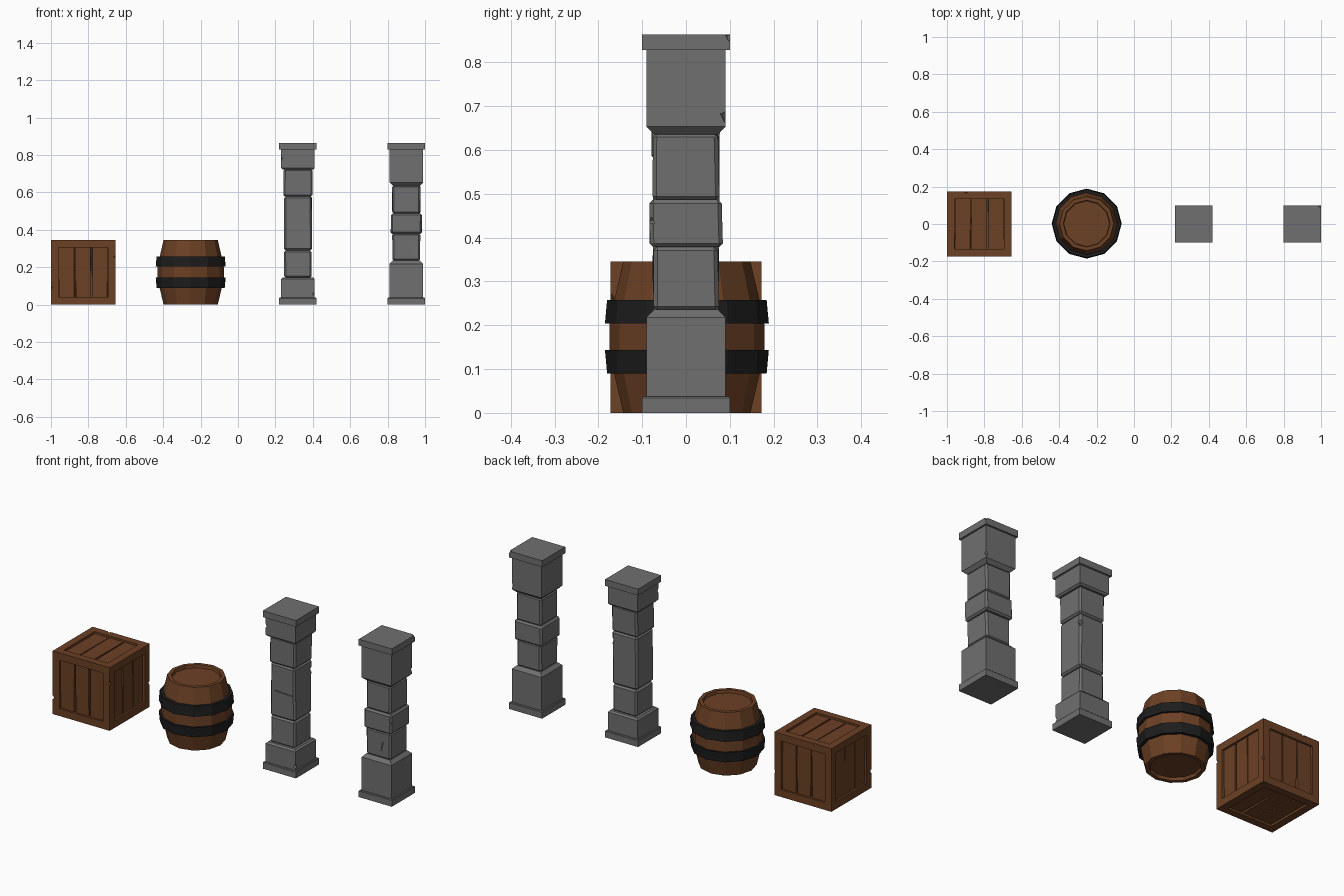
import bpy, bmesh, math, random
from mathutils import Vector, Matrix

if "Cube" in bpy.data.objects:
    bpy.data.objects.remove(bpy.data.objects["Cube"])

random.seed(4)


def material(name, rgb):
    m = bpy.data.materials.new(name)
    m.diffuse_color = (*rgb, 1)
    m.use_nodes = True
    m.node_tree.nodes["Principled BSDF"].inputs["Base Color"].default_value = m.diffuse_color
    return m


WOOD = material("wood", (0.15, 0.052, 0.018))
IRON = material("iron", (0.012, 0.012, 0.012))
STONE = material("stone", (0.16, 0.16, 0.16))


def finish(bm, name, mat, loc=(0, 0, 0)):
    bmesh.ops.recalc_face_normals(bm, faces=bm.faces)
    me = bpy.data.meshes.new(name)
    bm.to_mesh(me)
    bm.free()
    ob = bpy.data.objects.new(name, me)
    ob.location = loc
    bpy.context.collection.objects.link(ob)
    if mat:
        me.materials.append(mat)
    return ob


def lathe(name, profile, sides, loc, mat, phase=0.0, ring=False):
    """Faceted solid from (radius, z) points; ring closes the profile on itself."""
    bm = bmesh.new()
    loops = []
    for r, z in profile:
        angles = [phase + 2 * math.pi * i / sides for i in range(sides)]
        loops.append([bm.verts.new((r * math.cos(a), r * math.sin(a), z)) for a in angles])
    pairs = list(zip(loops, loops[1:]))
    if ring:
        pairs.append((loops[-1], loops[0]))
    else:
        bm.faces.new(loops[0])
        bm.faces.new(loops[-1])
    for a, b in pairs:
        for i in range(sides):
            j = (i + 1) % sides
            bm.faces.new((a[i], a[j], b[j], b[i]))
    return finish(bm, name, mat, loc)


def square(name, profile, loc):
    """Square stone block from (half width, z) points."""
    return lathe(name, [(h * math.sqrt(2), z) for h, z in profile], 4, loc, STONE, math.pi / 4)


def nick(ob, loc, size, rot=(0.6, 0.6, 0.3)):
    """Chip a small box out of an object at a world position."""
    bm = bmesh.new()
    bmesh.ops.create_cube(bm, size=1)
    cutter = finish(bm, "chip_cutter", None, loc)
    cutter.scale = size
    cutter.rotation_euler = rot
    cutter.hide_render = True
    cutter.hide_viewport = False
    cutter.display_type = 'WIRE'
    mod = ob.modifiers.new("chip", 'BOOLEAN')
    mod.operation = 'DIFFERENCE'
    mod.object = cutter
    mod.solver = 'EXACT'
    cutters.append(cutter)
    chipped.add(ob)


cutters, chipped = [], set()

# crate frame: cube with a recessed panel on every face
S = 0.345
crate_loc = Vector((-0.8275, 0, S / 2))
bm = bmesh.new()
bmesh.ops.create_cube(bm, size=S)
bmesh.ops.inset_individual(bm, faces=bm.faces[:], thickness=0.04, use_even_offset=True)
panels = [f for f in bm.faces if all(abs(abs(c) - S / 2) < 1e-4 or abs(c) < S / 2 - 0.03
                                     for c in f.calc_center_median())
          and f.calc_area() > 0.05]
for f in panels:
    n = f.normal.copy()
    new = bmesh.ops.extrude_discrete_faces(bm, faces=[f])["faces"][0]
    bmesh.ops.translate(bm, verts=new.verts, vec=-n * 0.022)
crate = finish(bm, "crate_frame", WOOD, crate_loc)
for x, y, z in ((-1, -0.17, 0.09), (-0.655, -0.17, 0.26), (-0.655, 0.172, 0.13), (-0.9, 0.172, 0.345)):
    nick(crate, (x, y, z), (0.012, 0.012, 0.018))

# crate planks: three slightly uneven boards in each panel
sides = [Matrix.Rotation(math.pi / 2 * k, 4, 'Z') for k in range(4)]
sides += [Matrix.Rotation(math.pi / 2 * k, 4, 'X') for k in (1, -1)]
bm = bmesh.new()
for face in sides:
    for k in (-1, 0, 1):
        m = face @ Matrix.Translation((k * 0.0885, -0.155, 0)) @ Matrix.Diagonal((0.081, 0.014, 0.266, 1))
        verts = bmesh.ops.create_cube(bm, size=1, matrix=m)["verts"]
        side_dir = face.to_3x3() @ Vector((1, 0, 0))
        for v in verts:
            v.co += side_dir * random.uniform(-0.003, 0.003)
finish(bm, "crate_planks", WOOD, crate_loc)

# barrel: twelve staves with sunken lids at both ends
barrel_loc = (-0.253, 0.002, 0)
lathe("barrel_body", [(0.122, 0.016), (0.125, 0.0), (0.145, 0.0), (0.166, 0.09), (0.177, 0.145),
                      (0.177, 0.2), (0.166, 0.255), (0.145, 0.345), (0.125, 0.345), (0.122, 0.329)],
      12, barrel_loc, WOOD)

# iron hoops, mirrored about the middle of the barrel
for name, f in (("lower_hoop", lambda z: z), ("upper_hoop", lambda z: 0.348 - z)):
    lathe(name, [(0.158, f(0.09)), (0.182, f(0.09)), (0.187, f(0.144)), (0.165, f(0.144))],
          12, barrel_loc, IRON, ring=True)


def slab(name, x, z0, z1, half, bevel=0.009):
    """Chamfered middle stone, set a touch crooked."""
    bm = bmesh.new()
    bmesh.ops.create_cube(bm, size=1)
    bmesh.ops.scale(bm, verts=bm.verts, vec=(2 * half, 2 * half, z1 - z0))
    for v in bm.verts:
        v.co.x += random.uniform(-0.002, 0.002)
        v.co.y += random.uniform(-0.002, 0.002)
    bmesh.ops.bevel(bm, geom=bm.edges[:], offset=bevel, segments=1, affect='EDGES')
    return finish(bm, name, STONE, (x, 0, (z0 + z1) / 2))


def pillar(label, x, low, high, chamfer, stones):
    """Plinth and capital with end blocks and a stack of middle stones."""
    loc = (x, 0, 0)
    parts = {
        "plinth": square(label + "_plinth", [(0.1, 0), (0.1, 0.034), (0.097, 0.037)], loc),
        "low": square(label + "_bottom_block", [(0.09, 0.03), (0.09, low - chamfer), (0.09 - chamfer, low)], loc),
        "high": square(label + "_top_block", [(0.09 - chamfer, high), (0.09, high + chamfer), (0.09, 0.835)], loc),
        "cap": square(label + "_capital", [(0.1, 0.828), (0.1, 0.863)], loc),
    }
    square(label + "_core", [(0.06, 0.1), (0.06, 0.75)], loc)
    for i, (z0, z1, h) in enumerate(stones):
        parts[i] = slab(f"{label}_stone_{i + 1}", x, z0, z1, h)
    return parts


# left pillar, slimmer joints and one tall middle stone
a = pillar("left_pillar", 0.32, 0.146, 0.722, 0.009,
           [(0.143, 0.289, 0.073), (0.29, 0.579, 0.075), (0.578, 0.725, 0.077)])
nick(a[1], (0.395, 0.075, 0.52), (0.02, 0.02, 0.035), (0.5, -0.5, 0))
nick(a[1], (0.33, -0.075, 0.43), (0.11, 0.012, 0.004), (0, 0.05, 0))
nick(a["low"], (0.41, -0.09, 0.06), (0.014, 0.014, 0.02))
nick(a["high"], (0.23, -0.09, 0.78), (0.012, 0.012, 0.02))

# right pillar, deep end blocks and three short stones
b = pillar("right_pillar", 0.9, 0.236, 0.635, 0.018,
           [(0.234, 0.38, 0.074), (0.378, 0.487, 0.083), (0.485, 0.638, 0.075)])
nick(b["cap"], (1.0, 0.1, 0.865), (0.02, 0.02, 0.02))
nick(b["high"], (0.99, 0.09, 0.675), (0.014, 0.014, 0.024))
nick(b[0], (0.925, -0.076, 0.3), (0.005, 0.012, 0.05), (0, 0.2, 0))
nick(b[1], (0.983, -0.083, 0.44), (0.014, 0.014, 0.02))

# bake the chips and drop the helpers
bpy.context.view_layer.update()
deps = bpy.context.evaluated_depsgraph_get()
baked = {ob: bpy.data.meshes.new_from_object(ob.evaluated_get(deps)) for ob in chipped}
for ob, me in baked.items():
    ob.modifiers.clear()
    ob.data = me
for c in cutters:
    bpy.data.objects.remove(c)
